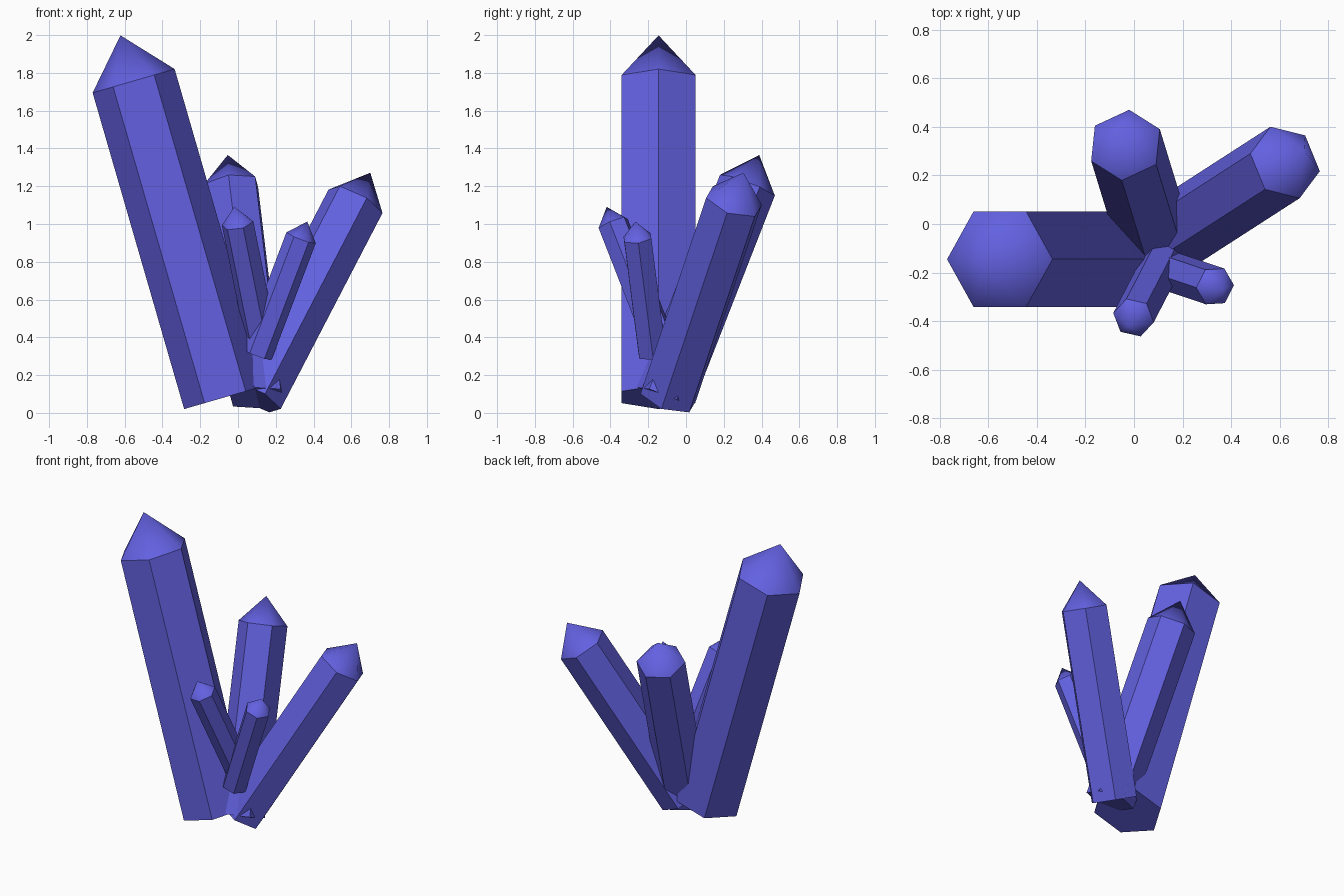
import bpy, bmesh, math
from mathutils import Vector

if "Cube" in bpy.data.objects:
    bpy.data.objects.remove(bpy.data.objects["Cube"])

mat = bpy.data.materials.new("violet_crystal")
mat.diffuse_color = (0.125, 0.12, 0.75, 1)
mat.use_nodes = True
mat.node_tree.nodes["Principled BSDF"].inputs["Base Color"].default_value = mat.diffuse_color


def crystal(name, base, shoulder, radius, turn):
    """Hexagonal prism from base to shoulder with a pointed tip;
    turn is the compass heading (degrees) of one corner seen from above."""
    base, shoulder = Vector(base), Vector(shoulder)
    axis = (shoulder - base).normalized()
    a = math.radians(turn)
    u = Vector((math.cos(a), math.sin(a), 0))
    u.z = -(u.x * axis.x + u.y * axis.y) / axis.z
    u.normalize()
    v = axis.cross(u)
    bm = bmesh.new()

    def ring(center):
        return [bm.verts.new(center + radius * (math.cos(t) * u + math.sin(t) * v))
                for t in (i * math.pi / 3 for i in range(6))]

    low, high = ring(base), ring(shoulder)
    tip = bm.verts.new(shoulder + axis * radius * 1.11)
    bm.faces.new(low[::-1])
    for i in range(6):
        j = (i + 1) % 6
        bm.faces.new((low[i], low[j], high[j], high[i]))
        bm.faces.new((high[i], high[j], tip)).smooth = True   # soft tip, flat sides
    me = bpy.data.meshes.new(name)
    bm.to_mesh(me)
    bm.free()
    me.materials.append(mat)
    ob = bpy.data.objects.new(name, me)
    bpy.context.collection.objects.link(ob)
    return ob


# Large leaning shaft, two medium shafts, two small front shafts
crystal("main_crystal", (-0.068, -0.145, 0.083), (-0.5525, -0.145, 1.7575), 0.226, 0)
crystal("back_crystal", (0.10, -0.115, 0.08), (-0.035, 0.325, 1.205), 0.156, 84)
crystal("right_crystal", (0.083, -0.094, 0.083), (0.622, 0.2535, 1.12), 0.16, 53.3)
crystal("small_left_crystal", (0.12, -0.15, 0.40), (-0.002, -0.3856, 1.003), 0.086, -69)
crystal("small_right_crystal", (0.10, -0.178, 0.31), (0.334, -0.257, 0.927), 0.083, -60)
